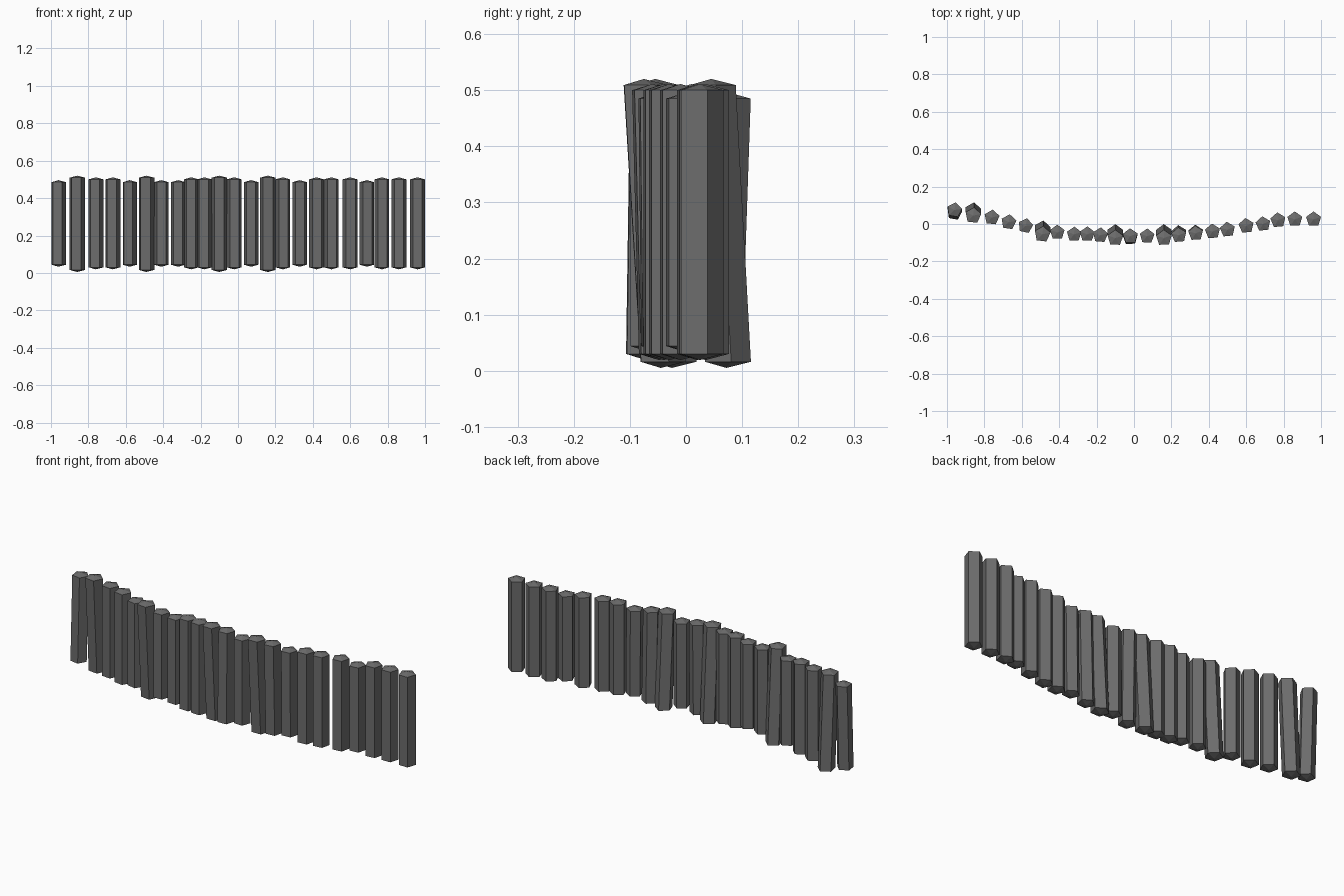
import bpy, bmesh, math
from mathutils import Matrix, Vector

cube = bpy.data.objects.get("Cube")
if cube:
    bpy.data.objects.remove(cube, do_unlink=True)

# Single weathered grey
grey = bpy.data.materials.new("weathered_grey")
grey.use_nodes = True
colour = (0.15, 0.15, 0.15, 1)
grey.diffuse_color = colour
grey.node_tree.nodes["Principled BSDF"].inputs["Base Color"].default_value = colour

# Post kinds: bottom tip, top tip, radius
KINDS = {
    "short": (0.033, 0.496, 0.041),
    "medium": (0.019, 0.511, 0.042),
    "tall": (0.005, 0.52, 0.044),
}
LETTERS = {"s": "short", "m": "medium", "t": "tall"}
ORDER = "stmmstssmmtmstmsmmmsmmm"

# Wall line in hundredths: post centre x, and y at the top
XS = [-96, -86, -76, -67, -58, -49, -41, -32, -25, -18, -10, -2,
      7, 16, 24, 33, 42, 50, 60, 69, 77, 86, 96]
YS = [7.5, 4.5, 3.5, 1, -1, -5.5, -4.5, -5.5, -5.5, -6, -7.5, -6.5,
      -6.5, -7.5, -6, -5, -4, -3, -1, 0, 2, 2.5, 2.5]
# Offset of the foot from the top for posts that lean
LEAN = {0: -1.5, 1: 2.7, 5: 3, 10: 3, 11: -0.7, 13: 3, 14: 1.2, 15: 0.5}
CAP = 0.011


def ring(bm, centre, radius, turn):
    verts = []
    for i in range(5):
        a = math.pi / 2 + turn + i * math.tau / 5
        offset = Vector((math.cos(a), math.sin(a), 0)) * radius
        verts.append(bm.verts.new(centre + offset))
    return verts


def make_post(name, x, y_foot, y_top, kind, turn):
    low, high, radius = KINDS[kind]
    foot, top = Vector((x, y_foot, low)), Vector((x, y_top, high))
    rise = Vector((0, 0, CAP))
    bm = bmesh.new()
    a = ring(bm, foot + rise, radius, turn)
    b = ring(bm, top - rise, radius, turn)
    tip_low, tip_high = bm.verts.new(foot), bm.verts.new(top)
    # Five sides with a shallow point at each end
    for i in range(5):
        j = (i + 1) % 5
        bm.faces.new((a[i], a[j], b[j], b[i]))
        bm.faces.new((b[i], b[j], tip_high))
        bm.faces.new((a[j], a[i], tip_low))
    bmesh.ops.recalc_face_normals(bm, faces=bm.faces)
    mesh = bpy.data.meshes.new(name)
    bm.to_mesh(mesh)
    bm.free()
    mesh.materials.append(grey)
    obj = bpy.data.objects.new(name, mesh)
    bpy.context.collection.objects.link(obj)


# Row of posts, each turned to follow the curve of the wall
last = len(XS) - 1
for n, letter in enumerate(ORDER):
    p, q = max(n - 1, 0), min(n + 1, last)
    turn = math.atan2(YS[q] - YS[p], XS[q] - XS[p]) * 0.6
    y_top = YS[n] / 100
    y_foot = y_top + LEAN.get(n, 0) / 100
    make_post(f"wall_post_{n + 1}", XS[n] / 100, y_foot, y_top, LETTERS[letter], turn)
